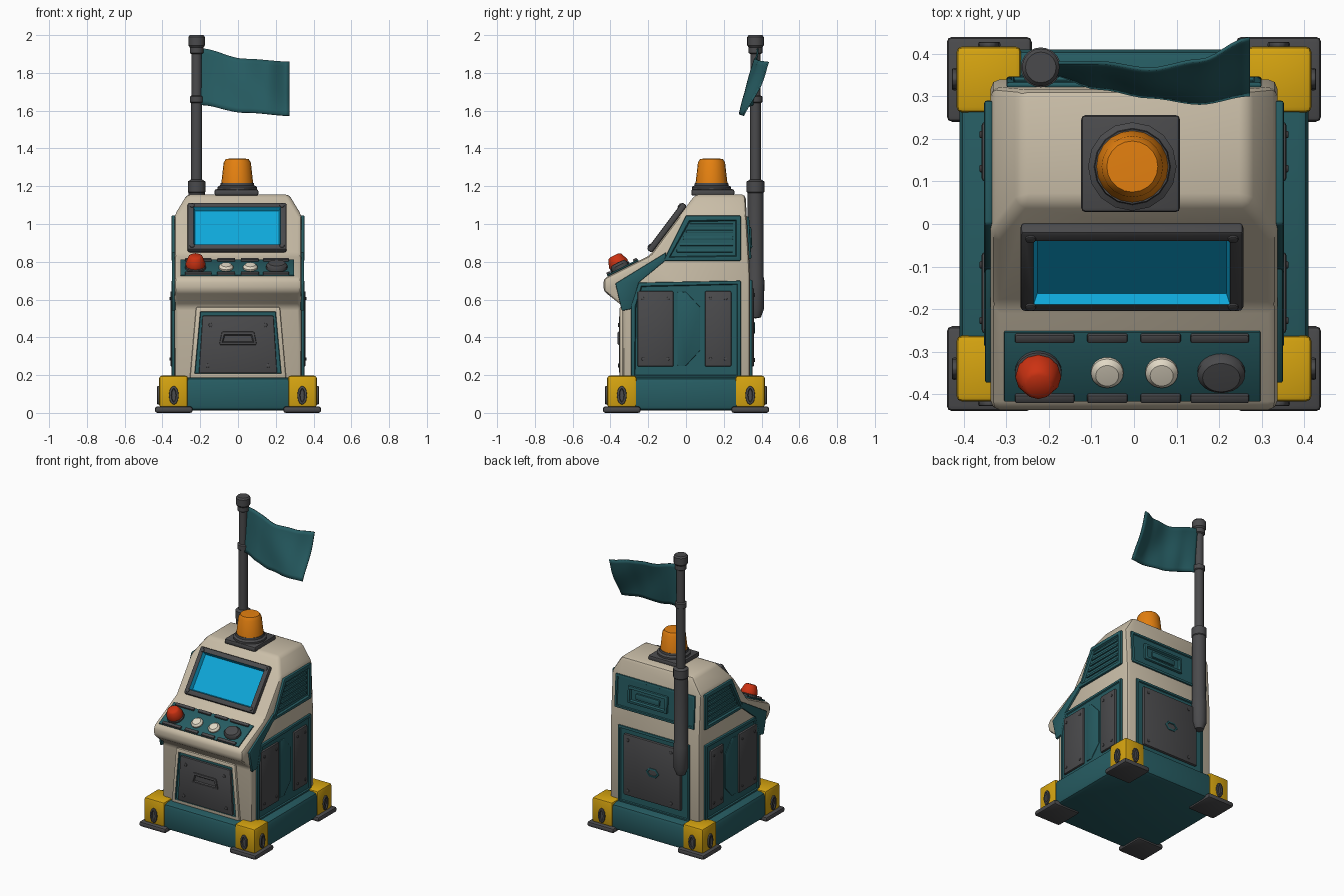
import bpy, bmesh, math
from mathutils import Vector, Matrix

if "Cube" in bpy.data.objects:
    bpy.data.objects.remove(bpy.data.objects["Cube"])

made = []
ONE, PAIR = ((1, 1),), ((1, 1), (-1, 1))
CORNERS = ((1, 1), (-1, 1), (1, -1), (-1, -1))
X, Y, Z = Vector((1, 0, 0)), Vector((0, 1, 0)), Vector((0, 0, 1))


def material(name, rgb):
    m = bpy.data.materials.new(name)
    lin = [((c / 255 + 0.055) / 1.055) ** 2.4 for c in rgb]
    m.diffuse_color = (*lin, 1)
    m.use_nodes = True
    m.node_tree.nodes["Principled BSDF"].inputs["Base Color"].default_value = (*lin, 1)
    return m


beige = material("beige", (202, 190, 168))
teal = material("teal", (38, 92, 98))
dark = material("dark grey", (74, 74, 76))
yellow = material("yellow", (214, 164, 16))
orange = material("orange", (228, 128, 16))
red = material("red", (204, 50, 18))
cyan = material("screen cyan", (14, 168, 218))
cream = material("cream", (226, 217, 198))


def finish(bm, name, mats):
    mesh = bpy.data.meshes.new(name)
    bm.to_mesh(mesh)
    bm.free()
    ob = bpy.data.objects.new(name, mesh)
    bpy.context.scene.collection.objects.link(ob)
    for m in mats:
        mesh.materials.append(m)
    made.append(ob)
    return ob


def bevel_edges(bm, width, segments=2):
    edges = [e for e in bm.edges if e.calc_face_angle(0) > 0.4]
    bmesh.ops.bevel(bm, geom=edges, offset=width, segments=segments, profile=0.5,
                    affect='EDGES', clamp_overlap=True)


def plate(name, pts, frame, depth, mat, bevel=0.006, sides=ONE, inset=None, cut=None):
    """Extrude a 2D outline out of a plane; optional recessed centre (rim, slope, drop, material)."""
    origin, u, v = (Vector(f) for f in frame)
    u.normalize()
    v.normalize()
    n = u.cross(v)
    for sx, sy in sides:
        bm = bmesh.new()
        face = bm.faces.new([bm.verts.new(origin + u * a + v * b) for a, b in pts])
        ext = bmesh.ops.extrude_face_region(bm, geom=[face])
        moved = [g for g in ext["geom"] if isinstance(g, bmesh.types.BMVert)]
        bmesh.ops.translate(bm, verts=moved, vec=n * depth)
        bmesh.ops.recalc_face_normals(bm, faces=bm.faces)
        if cut:
            cut(bm)
        if bevel:
            bevel_edges(bm, bevel)
        if inset:
            rim, slope, drop, _ = inset
            top = max((f for f in bm.faces if f.normal.dot(n) > 0.99
                       and (f.calc_center_median() - origin).dot(n) > depth * 0.9),
                      key=lambda f: f.calc_area())
            bmesh.ops.inset_individual(bm, faces=[top], thickness=rim)
            walls = bmesh.ops.inset_individual(bm, faces=[top], thickness=slope, depth=-drop)
            for f in walls["faces"] + [top]:
                f.material_index = 1
        bmesh.ops.scale(bm, verts=bm.verts, vec=(sx, sy, 1))
        if sx * sy < 0:
            bmesh.ops.reverse_faces(bm, faces=bm.faces)
        label = name
        if len(sides) > 1:
            label += "_left" if sx > 0 else "_right"
        if len(sides) > 2:
            label += "_back" if sy > 0 else "_front"
        finish(bm, label, [mat, inset[3]] if inset else [mat])


def rect(a0, a1, b0, b1):
    return [(a0, b0), (a1, b0), (a1, b1), (a0, b1)]


def disc(a, b, ra, rb=None, n=10):
    rb = rb or ra
    return [(a + ra * math.cos(math.tau * i / n), b + rb * math.sin(math.tau * i / n)) for i in range(n)]


def bolts(name, spots, frame, height, sides=ONE, r=0.011):
    for i, (a, b) in enumerate(spots):
        plate(f"{name}_bolt_{i + 1}", disc(a, b, r), frame, height, dark, 0.003, sides)


def lathe(name, profile, mat, origin, axis=Z, steps=24, squash=1):
    bm = bmesh.new()
    verts = [bm.verts.new((r, 0, z)) for r, z in profile]
    edges = [bm.edges.new(p) for p in zip(verts, verts[1:])]
    bmesh.ops.spin(bm, geom=verts + edges, cent=(0, 0, 0), axis=(0, 0, 1), angle=math.tau, steps=steps)
    bmesh.ops.remove_doubles(bm, verts=bm.verts, dist=0.0005)
    bmesh.ops.recalc_face_normals(bm, faces=bm.faces)
    turn = Z.rotation_difference(axis).to_matrix().to_4x4()
    bm.transform(Matrix.Translation(origin) @ turn @ Matrix.Diagonal((1, squash, 1, 1)))
    finish(bm, name, [mat])


# Base, corner brackets and feet
GROUND = ((0, 0, 0), X, Y)
plate("base", rect(-0.41, 0.41, -0.41, 0.41), ((0, 0, 0.012), X, Y), 0.175, teal, 0.025)
plate("foot", rect(0.24, 0.44, 0.24, 0.44), GROUND, 0.034, dark, 0.013, CORNERS)
plate("bracket", rect(0.265, 0.417, 0.262, 0.417), ((0, 0, 0.03), X, Y), 0.167, yellow, 0.013, CORNERS)
slot = disc(0.34, 0.093, 0.026, 0.05, 12)
plate("bracket_side_slot", slot, ((0.415, 0, 0), Y, Z), 0.013, dark, 0.004, CORNERS, (0.008, 0.003, 0.008, dark))
plate("bracket_end_slot", [(-a, b) for a, b in slot], ((0, 0.415, 0), -X, Z), 0.013, dark, 0.004,
      CORNERS, (0.008, 0.003, 0.008, dark))


# Cabinet body with chamfered shoulders
def cut_shoulders(bm):
    for s in (1, -1):
        bmesh.ops.bisect_plane(bm, geom=bm.verts[:] + bm.edges[:] + bm.faces[:], dist=0.0001,
                               plane_co=(s * 0.337, 0, 1.045), plane_no=(s * 0.115, 0, 0.07), clear_outer=True)
        bmesh.ops.holes_fill(bm, edges=bm.edges, sides=0)
    bmesh.ops.recalc_face_normals(bm, faces=bm.faces)


side_profile = [(-0.335, 0.17), (0.34, 0.17), (0.34, 0.72), (0.315, 1.157), (0.05, 1.157), (-0.19, 0.835),
                (-0.437, 0.712), (-0.437, 0.645), (-0.335, 0.565)]
plate("body", side_profile, ((-0.337, 0, 0), Y, Z), 0.674, beige, 0.022, cut=cut_shoulders)

# Side panels
SIDE = ((0.332, 0, 0), Y, Z)
plate("side_panel", [(-0.29, 0.18), (0.29, 0.18), (0.29, 0.70), (-0.25, 0.69), (-0.29, 0.57)], SIDE, 0.02,
      teal, 0.006, PAIR, (0.015, 0.006, 0.008, teal))
plate("console_cheek", [(-0.34, 0.54), (-0.29, 0.55), (-0.25, 0.69), (-0.11, 0.805), (-0.105, 0.85),
                        (-0.374, 0.685)], SIDE, 0.018, teal, 0.005, PAIR)
plate("vent_panel", [(-0.12, 0.805), (0.29, 0.805), (0.29, 1.045), (0.0, 1.045)], SIDE, 0.02, teal, 0.006,
      PAIR, (0.024, 0.008, 0.013, teal))
for k in range(5):
    z = 0.85 + 0.034 * k
    plate(f"louver_{k + 1}", rect(-0.05 + 0.5 * (z - 0.85), 0.25, z, z + 0.016), SIDE, 0.016, teal, 0.004, PAIR)
for part, a, b in (("front", -0.257, -0.066), ("rear", 0.10, 0.24)):
    plate(f"side_plate_{part}", rect(a, b, 0.245, 0.645), SIDE, 0.026, dark, 0.008, PAIR)
    bolts(f"side_plate_{part}", [(p, q) for p in (a + 0.03, b - 0.03) for q in (0.285, 0.605)],
          SIDE, 0.031, PAIR, 0.009)
plate("side_rib", [(-0.045, 0.25), (0.0, 0.25), (0.075, 0.33), (0.075, 0.56), (0.0, 0.64), (-0.045, 0.64)],
      SIDE, 0.017, teal, 0.004, PAIR)

# Front door
FRONT = ((0, -0.33, 0), X, Z)
plate("door_frame", [(-0.255, 0.185), (0.255, 0.185), (0.222, 0.56), (-0.222, 0.56)], FRONT, 0.022, beige, 0.008,
      ONE, (0.022, 0.004, 0.012, teal))
plate("door", [(-0.207, 0.21), (0.207, 0.21), (0.188, 0.515), (-0.188, 0.515)], FRONT, 0.024, dark, 0.006)
plate("door_handle", [(-0.1, 0.36), (0.1, 0.36), (0.085, 0.43), (-0.085, 0.43)], FRONT, 0.032, dark, 0.006,
      ONE, (0.01, 0.01, 0.01, dark))
bolts("door", [(-0.16, 0.25), (0.16, 0.25), (-0.145, 0.465), (0.145, 0.465)], FRONT, 0.031)

# Screen
SCREEN = ((-0.005, -0.088, 0.971), X, (0, 0.6, 0.8))
plate("screen", rect(-0.262, 0.262, -0.156, 0.156), SCREEN, 0.033, dark, 0.01, ONE, (0.03, 0.012, 0.026, cyan))
bolts("screen", [(a, b) for a in (-0.238, 0.238) for b in (-0.133, 0.133)], SCREEN, 0.038, r=0.013)

# Control console
DECK = ((0, -0.3325, 0.764), X, (0, 0.894, 0.447))
up = Vector((0, -0.447, 0.894))
plate("control_panel", rect(-0.305, 0.297, -0.092, 0.092), DECK, 0.009, teal, 0.003)
for i, (a, b) in enumerate(((-0.28, -0.14), (-0.11, -0.015), (0.015, 0.11), (0.133, 0.27))):
    for row, v in (("upper", 0.078), ("lower", -0.08)):
        plate(f"{row}_trim_{i + 1}", rect(a, b, v - 0.011, v + 0.011), DECK, 0.02, dark, 0.005)


def on_deck(x, v=-0.012):
    return Vector(DECK[0]) + Vector((x, 0.894 * v, 0.447 * v)) + up * 0.006


lathe("red_button_collar", [(0, 0), (0.055, 0), (0.055, 0.014), (0.04, 0.02), (0, 0.02)], dark, on_deck(-0.225), up)
lathe("red_button", [(0, 0.018), (0.052, 0.018), (0.054, 0.03), (0.038, 0.07), (0.028, 0.077), (0, 0.078)],
      red, on_deck(-0.225), up, 12)
for i, x in enumerate((-0.063, 0.065)):
    lathe(f"cream_button_{i + 1}", [(0, 0), (0.038, 0), (0.038, 0.012), (0.027, 0.024), (0, 0.026)],
          cream, on_deck(x), up)
lathe("dark_knob", [(0, 0), (0.056, 0), (0.056, 0.02), (0.044, 0.034), (0, 0.036)], dark, on_deck(0.205), up,
      squash=0.85)

# Beacon
plate("beacon_plate", rect(-0.124, 0.108, 0.028, 0.256), ((0, 0, 1.15), X, Y), 0.034, dark, 0.01)
BEACON = (-0.004, 0.135, 0)
lathe("beacon_ring", [(0, 1.18), (0.104, 1.18), (0.104, 1.196), (0.09, 1.205), (0.088, 1.218), (0, 1.218)],
      dark, BEACON, steps=16)
lathe("beacon_lamp", [(0, 1.21), (0.085, 1.21), (0.072, 1.325), (0.06, 1.345), (0, 1.347)], orange, BEACON, steps=20)

# Back panels, hung on the slightly leaning upper wall and the upright lower wall
BACK = ((0, 0.337, 0), -X, Z)
LEAN = ((0, 0.338, 0.72), -X, (0, -0.057, 1))
plate("back_panel", rect(-0.27, 0.27, 0.18, 0.705), BACK, 0.014, teal, 0.006, ONE, (0.015, 0.005, 0.007, teal))
plate("back_plate", rect(-0.22, 0.21, 0.245, 0.66), BACK, 0.024, dark, 0.008)
bolts("back_plate", [(a, b) for a in (-0.185, 0.14) for b in (0.28, 0.625)], BACK, 0.029)
plate("back_port", disc(0, 0.45, 0.05, 0.035, 6), BACK, 0.028, teal, 0.004, ONE, (0.008, 0.004, 0.006, teal))
plate("back_upper_panel", rect(-0.3, 0.3, 0.095, 0.32), LEAN, 0.014, teal, 0.006, ONE, (0.015, 0.005, 0.007, teal))
plate("back_handle", rect(-0.2, 0.1, 0.15, 0.265), LEAN, 0.022, teal, 0.008, ONE, (0.014, 0.008, 0.014, teal))
plate("back_handle_bar", rect(-0.14, 0.04, 0.185, 0.225), LEAN, 0.02, teal, 0.006)

# Flag pole
POLE = (-0.219, 0.368, 0)
lathe("pole_sleeve", [(0, 0.5), (0.028, 0.505), (0.045, 0.55), (0.047, 0.7), (0.043, 0.72), (0.043, 1.165),
                      (0.047, 1.17), (0.047, 1.225), (0.03, 1.235), (0, 1.235)], dark, POLE, steps=20)
lathe("pole", [(0, 1.2), (0.029, 1.2), (0.029, 1.64), (0.036, 1.645), (0.036, 1.675), (0.027, 1.68),
               (0.027, 1.9), (0.036, 1.905), (0.036, 1.935), (0.044, 1.945), (0.044, 1.99), (0.036, 2.0),
               (0, 2.0)], dark, POLE, steps=20)


# Flag: a grid bent between its upper and lower edge curves
def curve(keys, t):
    f = t * (len(keys) - 1)
    i = min(int(f), len(keys) - 2)
    s = f - i
    s = s * s * (3 - 2 * s)
    return keys[i] * (1 - s) + keys[i + 1] * s


bm = bmesh.new()
bmesh.ops.create_grid(bm, x_segments=24, y_segments=12, size=0.5)
for vert in bm.verts:
    u, v = vert.co.x + 0.5, vert.co.y + 0.5
    y = curve((0.35, 0.315, 0.295, 0.28, 0.30), u) * (1 - v) + curve((0.375, 0.375, 0.36, 0.38, 0.432), u) * v
    y += 0.018 * math.sin(math.pi * v) * math.sin(math.tau * (u + 0.4 * v)) * u
    z = curve((1.63, 1.59, 1.575), u) * (1 - v) + curve((1.93, 1.875, 1.86), u) * v
    vert.co = (-0.2 + 0.473 * u, y, z)
flag = finish(bm, "flag", [teal])
flag.modifiers.new("Thickness", 'SOLIDIFY').thickness = 0.008

# Smooth shading with sharp edges kept
for ob in bpy.context.selected_objects:
    ob.select_set(False)
for ob in made:
    ob.select_set(True)
bpy.context.view_layer.objects.active = made[0]
bpy.ops.object.shade_smooth_by_angle(angle=math.radians(38))
